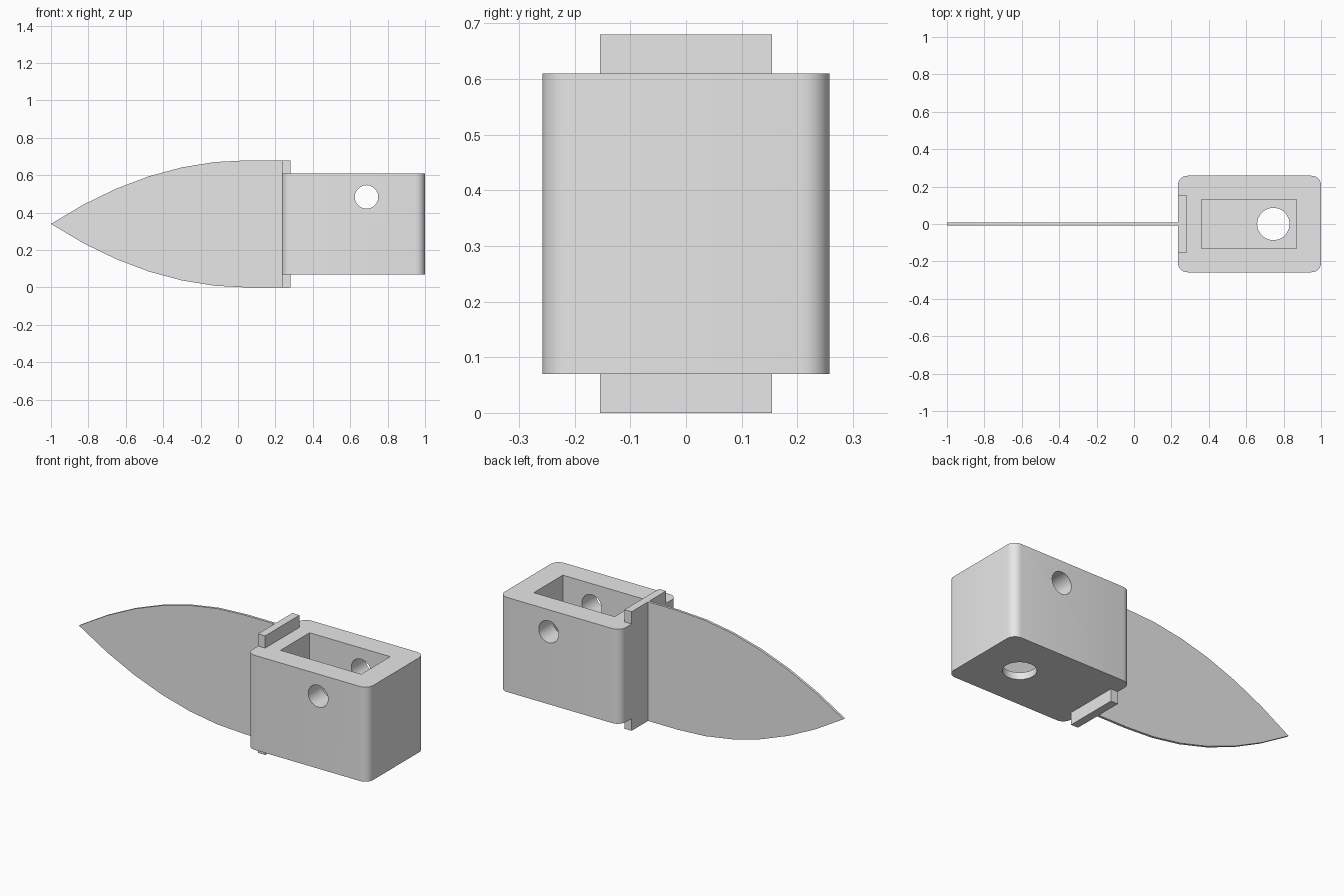
import bpy
import bmesh
import math

default_cube = bpy.data.objects.get("Cube")
if default_cube:
    bpy.data.objects.remove(default_cube, do_unlink=True)

GREY = (0.8, 0.8, 0.8, 1.0)
grey = bpy.data.materials.new("plain_grey")
grey.use_nodes = True
grey.diffuse_color = GREY
grey.node_tree.nodes["Principled BSDF"].inputs["Base Color"].default_value = GREY


def add_object(name, bm):
    bmesh.ops.recalc_face_normals(bm, faces=bm.faces[:])
    mesh = bpy.data.meshes.new(name)
    bm.to_mesh(mesh)
    bm.free()
    obj = bpy.data.objects.new(name, mesh)
    bpy.context.collection.objects.link(obj)
    mesh.materials.append(grey)
    return obj


def box(name, x, y, z, corner=0.0):
    """Box from (min, max) ranges, with optional rounded upright corners."""
    bm = bmesh.new()
    bmesh.ops.create_cube(bm, size=1)
    for v in bm.verts:
        for i, (low, high) in enumerate((x, y, z)):
            v.co[i] = high if v.co[i] > 0 else low
    if corner:
        upright = [e for e in bm.edges
                   if abs(e.verts[0].co.z - e.verts[1].co.z) > 0.01]
        bmesh.ops.bevel(bm, geom=upright, offset=corner, segments=6,
                        profile=0.5, affect='EDGES')
    return add_object(name, bm)


def cylinder(name, radius, depth, location, tilt=0.0):
    bm = bmesh.new()
    bmesh.ops.create_cone(bm, cap_ends=True, segments=20, radius1=radius,
                          radius2=radius, depth=depth)
    obj = add_object(name, bm)
    obj.location = location
    obj.rotation_euler.x = tilt
    return obj


def cut(target, cutter):
    cutter.hide_render = True
    mod = target.modifiers.new("cut", 'BOOLEAN')
    mod.operation = 'DIFFERENCE'
    mod.solver = 'EXACT'
    mod.object = cutter
    bpy.context.view_layer.update()
    with bpy.context.temp_override(object=target, active_object=target):
        bpy.ops.object.modifier_apply(modifier=mod.name)
    bpy.data.objects.remove(cutter, do_unlink=True)


FACE_X, GUARD_X = 0.235, 0.28
GUARD_Y = 0.155
TOP = 0.68
MID = TOP / 2

# Hollow handle block with open top, cross hole, floor hole and guard slot
handle = box("handle_block", (FACE_X, 1.0), (-0.258, 0.258), (0.07, 0.61), 0.05)
cut(handle, box("cavity", (0.36, 0.87), (-0.131, 0.131), (0.11, 0.8)))
cut(handle, box("guard_slot", (0.1, GUARD_X), (-GUARD_Y, GUARD_Y), (-0.1, 0.8)))
cut(handle, cylinder("cross_hole", 0.063, 1.0, (0.687, 0, 0.484), math.pi / 2))
cut(handle, cylinder("floor_hole", 0.087, 0.2, (0.745, 0, 0.09)))

# Guard plate, flush with the handle's end and standing out above and below
box("guard", (FACE_X, GUARD_X), (-GUARD_Y, GUARD_Y), (0, TOP))

# Thin leaf-shaped blade: parabolic edges meeting in a point
STEPS = 6
SHOULDER, TIP = 0.05, -1.0
upper = []
for i in range(1, STEPS + 1):
    t = 1 - i / STEPS
    upper.append((SHOULDER + (TIP - SHOULDER) * t, MID * (1 - t * t)))
upper.append((FACE_X, MID))
outline = [(TIP, 0)] + upper + [(x, -h) for x, h in reversed(upper)]
bm = bmesh.new()
side = bm.faces.new([bm.verts.new((x, -0.007, MID + h)) for x, h in outline])
extruded = bmesh.ops.extrude_face_region(bm, geom=[side])["geom"]
bmesh.ops.translate(bm, vec=(0, 0.014, 0),
                    verts=[g for g in extruded if isinstance(g, bmesh.types.BMVert)])
add_object("blade", bm)

# Smooth rounded corners and holes, crisp edges elsewhere
bpy.ops.object.select_all(action='DESELECT')
handle.select_set(True)
bpy.context.view_layer.objects.active = handle
bpy.ops.object.shade_smooth_by_angle(angle=math.radians(30))
